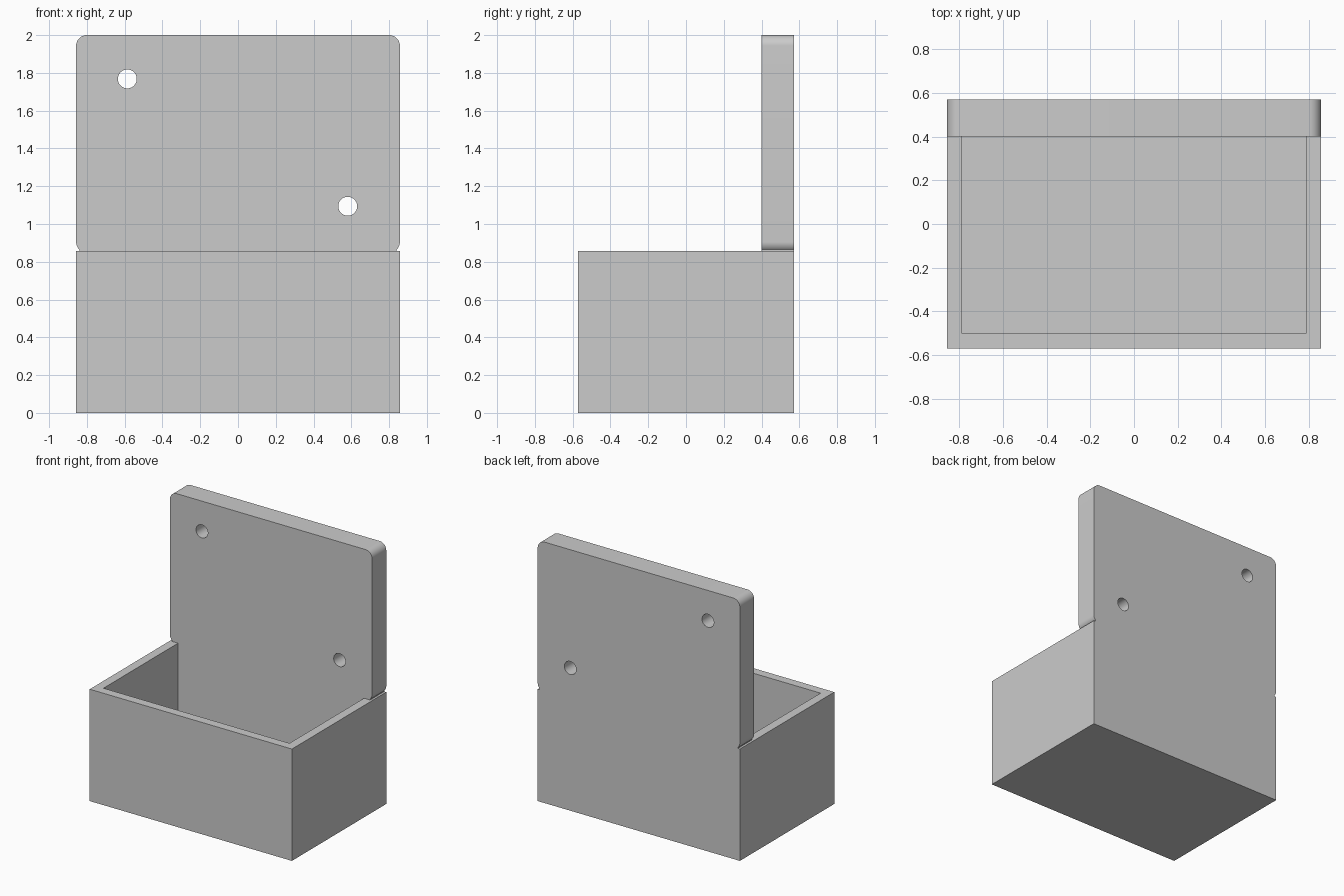
import bpy, bmesh
from math import sin, cos, pi, radians
from mathutils import Matrix

if "Cube" in bpy.data.objects:
    bpy.data.objects.remove(bpy.data.objects["Cube"])

U = 2 / 35                      # design module
W, D, H = 15 * U, 10 * U, 15 * U    # half width, half depth, tray height
BACK = 7 * U                    # front plane of the back plate
WALL = 1.2 * U
R = U                           # plate corner radius


def new_object(name, bm):
    bmesh.ops.recalc_face_normals(bm, faces=bm.faces)
    mesh = bpy.data.meshes.new(name)
    bm.to_mesh(mesh)
    bm.free()
    obj = bpy.data.objects.new(name, mesh)
    bpy.context.collection.objects.link(obj)
    return obj


def box(name, lo, hi):
    bm = bmesh.new()
    size = [b - a for a, b in zip(lo, hi)]
    mid = [(a + b) / 2 for a, b in zip(lo, hi)]
    bmesh.ops.create_cube(bm, size=1, matrix=Matrix.Translation(mid) @ Matrix.Diagonal((*size, 1)))
    return new_object(name, bm)


def hole(name, x, z):
    bm = bmesh.new()
    m = Matrix.Translation((x, BACK, z)) @ Matrix.Rotation(pi / 2, 4, 'X')
    bmesh.ops.create_cone(bm, cap_ends=True, segments=48, radius1=0.05, radius2=0.05, depth=1, matrix=m)
    return new_object(name, bm)


# Front silhouette: tray, small neck notch, rounded plate
def arc(cz, start, end, n=10):
    return [(W - R + R * cos(radians(start + (end - start) * i / n)),
             cz + R * sin(radians(start + (end - start) * i / n))) for i in range(n + 1)]


lower = arc(H + 0.85 * U, -45, 0)
right = [(W, 0), (W, H), (lower[0][0], H)] + lower + arc(2 - R, 0, 90)
outline = right + [(-x, z) for x, z in reversed(right)]
bm = bmesh.new()
face = bm.faces.new([bm.verts.new((x, -D, z)) for x, z in outline])
ext = bmesh.ops.extrude_face_region(bm, geom=[face])
bmesh.ops.translate(bm, vec=(0, 2 * D, 0), verts=[v for v in ext['geom'] if isinstance(v, bmesh.types.BMVert)])
body = new_object("wall_box", bm)

# Cut the open front, the tray cavity and the two screw holes
cutters = [
    box("front_cutter", (-2, -2, H), (2, BACK, 3)),
    box("cavity_cutter", (-W + WALL, -D + WALL, WALL), (W - WALL, BACK, H + 0.3)),
    hole("upper_hole_cutter", -0.586, 1.768),
    hole("lower_hole_cutter", 0.581, 1.094),
]
bpy.context.view_layer.objects.active = body
body.select_set(True)
for c in cutters:
    c.hide_render = True
    mod = body.modifiers.new(c.name, 'BOOLEAN')
    mod.operation, mod.solver, mod.object = 'DIFFERENCE', 'EXACT', c
    bpy.ops.object.modifier_apply(modifier=mod.name)
for c in cutters:
    bpy.data.objects.remove(c)

bpy.ops.object.shade_smooth_by_angle(angle=radians(30))
